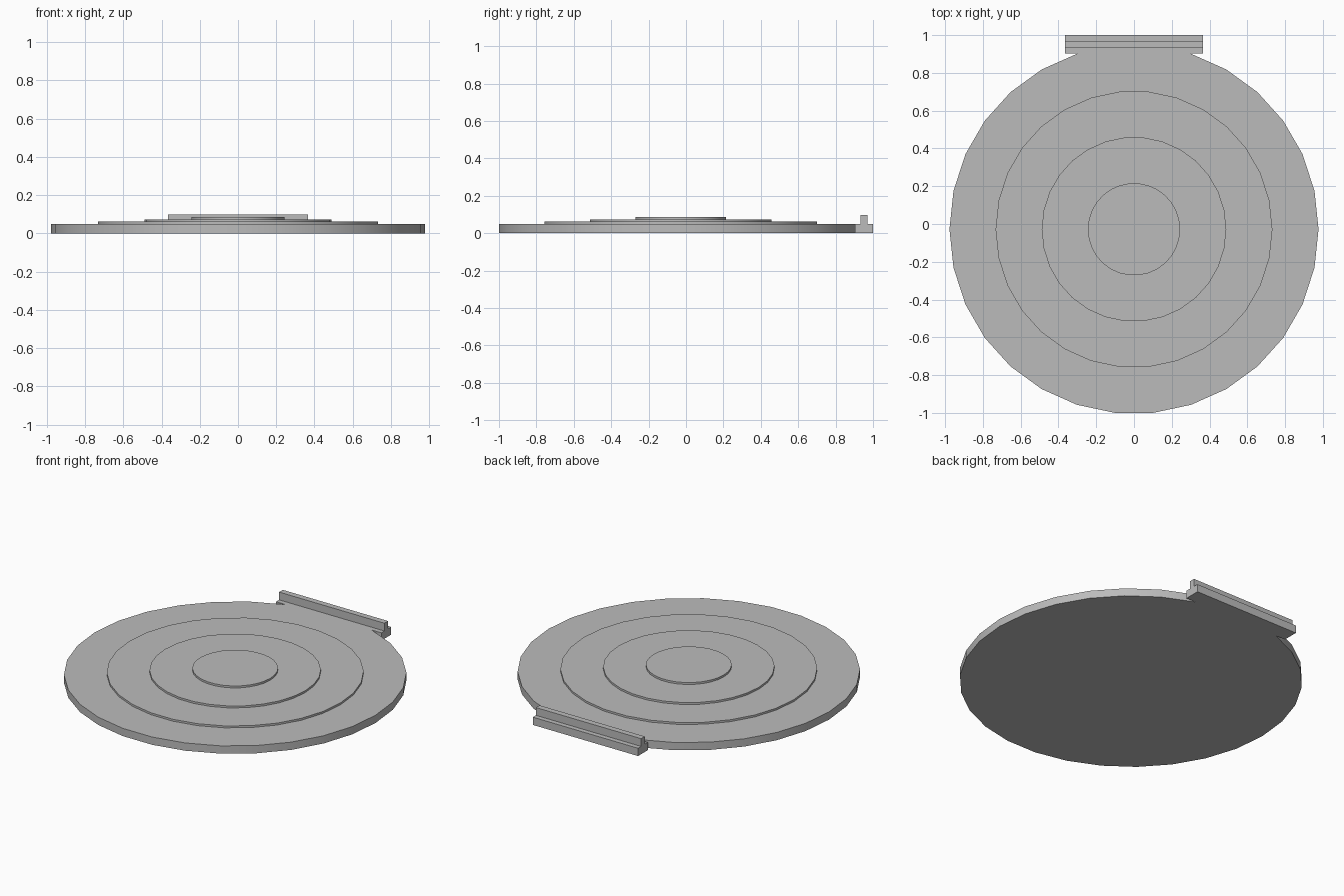
import bpy
import math

cube = bpy.data.objects.get("Cube")
if cube:
    bpy.data.objects.remove(cube, do_unlink=True)

RADIUS = 0.977
SIDES = 30
CENTRE_Y = -0.028
BASE_H = RADIUS / 20
STEP_H = RADIUS / 80
BAR_Y = 1 - BASE_H

grey = bpy.data.materials.new("plain grey")
grey.use_nodes = True
colour = (0.5, 0.5, 0.5, 1)
grey.diffuse_color = colour
grey.node_tree.nodes["Principled BSDF"].inputs["Base Color"].default_value = colour


def finish(name):
    obj = bpy.context.object
    obj.name = obj.data.name = name
    obj.data.materials.clear()
    obj.data.materials.append(grey)
    return obj


def disc(name, radius, bottom, height):
    # Rotated so that a corner points along +x
    bpy.ops.mesh.primitive_cylinder_add(
        vertices=SIDES, radius=radius, depth=height,
        location=(0, CENTRE_Y, bottom + height / 2),
        rotation=(0, 0, math.pi / 2))
    bpy.ops.object.transform_apply(location=False)
    return finish(name)


def bar(name, width, depth, bottom, height):
    bpy.ops.mesh.primitive_cube_add(size=1, location=(0, BAR_Y, bottom + height / 2))
    bpy.context.object.scale = (width, depth, height)
    bpy.ops.object.transform_apply(location=False, rotation=False)
    return finish(name)


# Hinge foot and raised rib at the back edge
foot = bar("hinge_foot", 0.75 * RADIUS, 2 * BASE_H, 0, BASE_H)
bar("hinge_rib", 0.75 * RADIUS, 0.75 * BASE_H, BASE_H, BASE_H)

# Base disc fused with the hinge foot
base = disc("base_disc", RADIUS, 0, BASE_H)
union = base.modifiers.new("join_foot", "BOOLEAN")
union.operation = "UNION"
union.solver = "EXACT"
union.object = foot
bpy.ops.object.modifier_apply(modifier=union.name)
bpy.data.objects.remove(foot, do_unlink=True)
bpy.ops.object.shade_smooth_by_angle(angle=math.radians(30))

# Three shrinking steps stacked on the base
for i, name in enumerate(("outer_step", "middle_step", "inner_step")):
    disc(name, RADIUS * (3 - i) / 4, BASE_H + i * STEP_H, STEP_H)
    bpy.ops.object.shade_smooth_by_angle(angle=math.radians(30))
